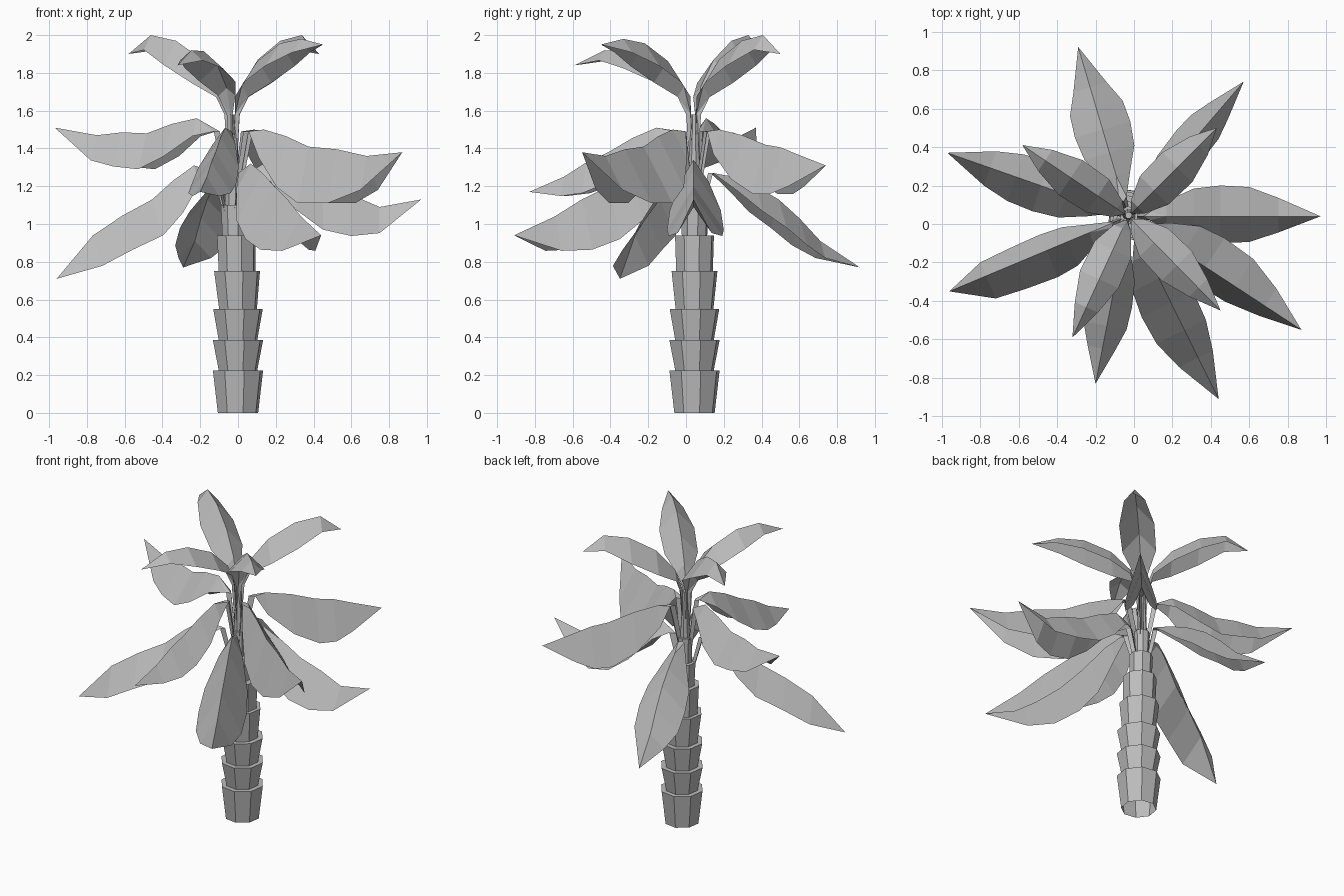
import bpy
import bmesh
from math import sin, cos, pi, radians
from mathutils import Vector

old = bpy.data.objects.get("Cube")
if old:
    bpy.data.objects.remove(old, do_unlink=True)

grey = bpy.data.materials.new("plain_grey")
grey.use_nodes = True
GREY = (0.5, 0.5, 0.5, 1)
grey.diffuse_color = GREY
grey.node_tree.nodes["Principled BSDF"].inputs["Base Color"].default_value = GREY

CENTRE = Vector((-0.03, 0.04, 0))


def finish(bm, name):
    mesh = bpy.data.meshes.new(name)
    bm.to_mesh(mesh)
    bm.free()
    mesh.materials.append(grey)
    obj = bpy.data.objects.new(name, mesh)
    bpy.context.collection.objects.link(obj)


def lathe(name, profile, sides=8):
    """Faceted column through (height, radius, x offset), open at the foot."""
    bm = bmesh.new()
    angles = [2 * pi * i / sides + radians(14) for i in range(sides)]
    loops = [[bm.verts.new((x + r * cos(a), 0.045 + r * sin(a), z)) for a in angles]
             for z, r, x in profile]
    for low, high in zip(loops, loops[1:]):
        for i in range(sides):
            j = (i + 1) % sides
            bm.faces.new((low[i], low[j], high[j], high[i]))
    bm.faces.new(loops[-1])
    finish(bm, name)


def leaf(name, tip, rib, widths, left, right, drop):
    """Folded blade: rib of (distance, height), with hanging edges."""
    bm = bmesh.new()
    out = Vector((tip[0], tip[1], 0)) - CENTRE
    reach = out.length
    out.normalize()
    side = Vector((-out.y, out.x, 0))
    rows = []
    for (r, z), w in zip(rib, widths):
        mid = CENTRE + out * r + Vector((0, 0, z))
        # the stalk climbs steeply, so its fold opens outwards
        sag = out * drop * w if w < 0.2 else Vector((0, 0, -drop * w))
        rows.append([bm.verts.new(mid + side * left * w + sag), bm.verts.new(mid),
                     bm.verts.new(mid - side * right * w + sag)])
    rows.append([bm.verts.new(CENTRE + out * reach + Vector((0, 0, tip[2])))] * 3)
    for a, b in zip(rows, rows[1:]):
        for k in (0, 1):
            corners = dict.fromkeys([b[k], b[k + 1], a[k + 1], a[k]])
            bm.faces.new(list(corners))
    bmesh.ops.triangulate(bm, faces=[f for f in bm.faces if len(f.verts) == 4])
    bmesh.ops.recalc_face_normals(bm, faces=bm.faces)
    finish(bm, name)


def add_stations(rib):
    """Add rib points half way along the broad part of the blade."""
    a, b, c, d, e = rib
    half = lambda p, q: ((p[0] + q[0]) / 2, (p[1] + q[1]) / 2 + 0.01)
    return [a, b, c, half(c, d), d, half(d, e), e]


# trunk of flared segments, then the narrow crown
lathe("trunk", [(0, 0.11, 0), (0.225, 0.137, 0), (0.225, 0.105, 0), (0.385, 0.137, 0),
                (0.385, 0.105, 0), (0.55, 0.135, 0), (0.55, 0.103, 0), (0.75, 0.125, -0.005),
                (0.75, 0.1, -0.005), (0.94, 0.106, -0.008)])
lathe("crown", [(0.9, 0.068, -0.015), (1.1, 0.075, -0.018), (1.1, 0.045, -0.025),
                (1.27, 0.048, -0.025), (1.27, 0.033, -0.025), (1.58, 0.018, -0.028)])

# upper leaves: tip, how far the rib sinks towards it, drop of the edges
TOP_RIB = [(0, 1.25), (0.02, 1.58), (0.07, 1.73), (0.19, 1.87), (0.36, 1.97), (0.52, 2.0)]
TOP_WIDTH = [0.12, 0.15, 0.45, 0.95, 1, 0.6]
for n, (tip, sink, drop) in enumerate([
        ((0.45, -0.45, 1.95), 0.02, 0.12), ((0.43, 0.5, 1.9), 0, 0.13),
        ((-0.58, 0.41, 1.9), 0, 0.13), ((-0.32, -0.59, 1.84), 0.08, 0.09)]):
    rib = [(r, z - sink * r / 0.52) for r, z in TOP_RIB]
    leaf(f"upper_leaf_{n + 1}", tip, rib, TOP_WIDTH, 0.11, 0.11, drop)

# middle and lower leaves: tip, three outer rib points, left, right, drop, outer width
WIDTH = [0.1, 0.14, 0.5, 0.9, 1, 0.95]
MIDDLE = [
    ((0.87, -0.55, 1.38), (0.2, 1.5), (0.48, 1.41), (0.85, 1.36), 0.18, 0.1, 0.3, 0.6),
    ((0.57, 0.74, 1.31), (0.18, 1.5), (0.5, 1.42), (0.72, 1.37), 0.1, 0.1, 0.26, 0.65),
    ((-0.97, 0.37, 1.51), (0.2, 1.56), (0.48, 1.48), (0.76, 1.47), 0.14, 0.13, 0.19, 0.7),
    ((-0.2, -0.83, 1.17), (0.2, 1.51), (0.46, 1.38), (0.7, 1.25), 0.11, 0.13, 0.17, 0.6)]
LOWER = [
    ((-0.29, 0.92, 0.77), (0.22, 1.25), (0.47, 1.13), (0.7, 0.91), 0.15, 0.15, 0.15, 0.6),
    ((0.97, 0.04, 1.13), (0.2, 1.34), (0.48, 1.2), (0.78, 1.09), 0.16, 0.14, 0.23, 0.6),
    ((0.44, -0.91, 0.94), (0.22, 1.32), (0.5, 1.2), (0.82, 1.04), 0.13, 0.17, 0.28, 0.65),
    ((-0.96, -0.35, 0.71), (0.22, 1.31), (0.46, 1.13), (0.8, 0.94), 0.15, 0.09, 0.19, 0.85)]
for tier, stem, leaves in (("middle", [(0.01, 1.15), (0.07, 1.49)], MIDDLE),
                           ("lower", [(0.02, 1.02), (0.08, 1.27)], LOWER)):
    for n, (tip, p, q, s, left, right, drop, end) in enumerate(leaves):
        rib = add_stations(stem + [p, q, s])
        leaf(f"{tier}_leaf_{n + 1}", tip, rib, WIDTH + [end], left, right, drop)
